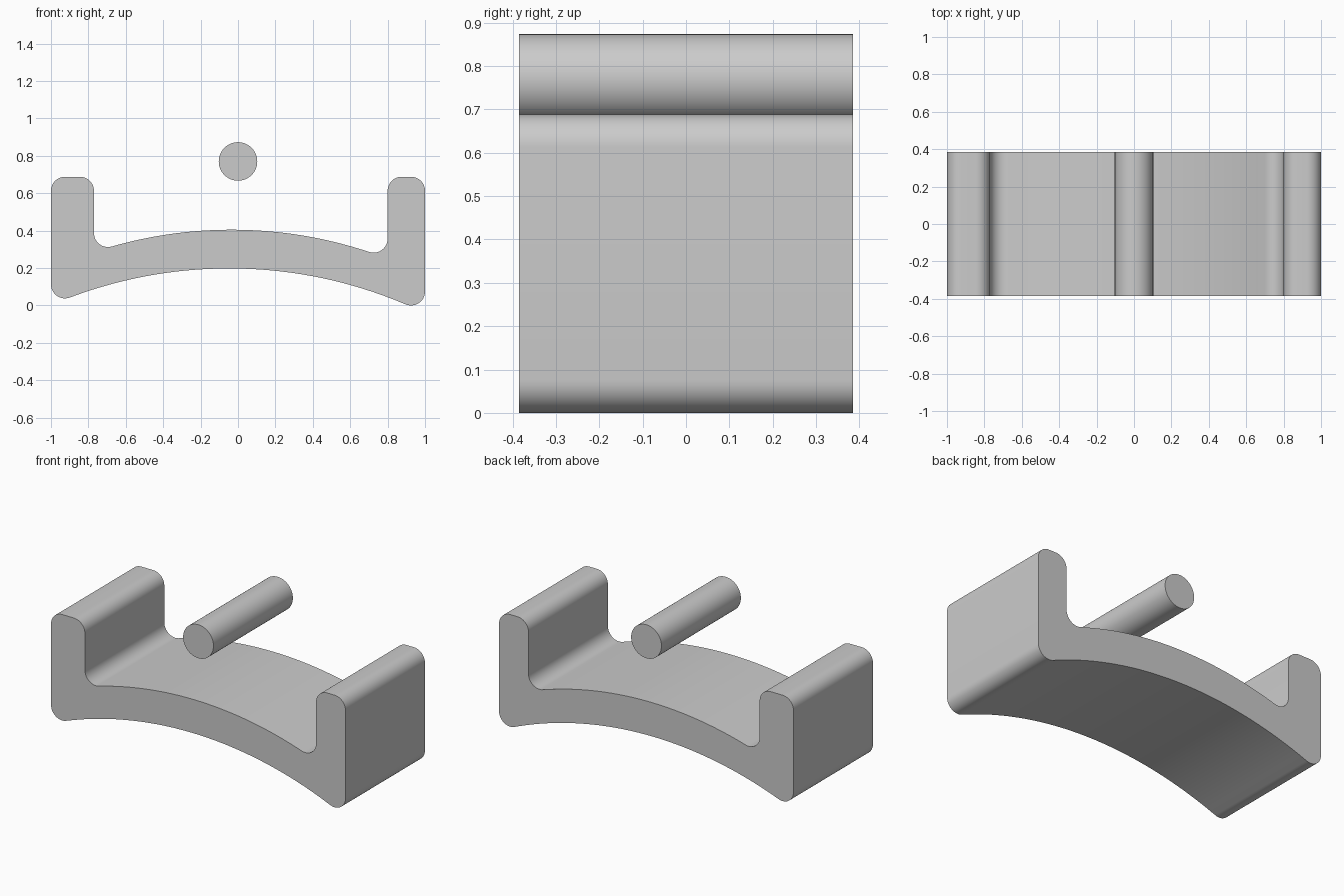
import bpy, bmesh, math
from mathutils import Vector

cube = bpy.data.objects.get("Cube")
if cube:
    bpy.data.objects.remove(cube, do_unlink=True)

HALF_DEPTH = 0.385
FILLET = 0.075

grey = bpy.data.materials.new("Light grey")
grey.use_nodes = True
grey.diffuse_color = (0.6, 0.6, 0.6, 1)
grey.node_tree.nodes["Principled BSDF"].inputs["Base Color"].default_value = (0.6, 0.6, 0.6, 1)


def arch(peak_x, peak_z, radius):
    """Height of a shallow circular arch as a function of x."""
    return lambda x: peak_z - radius + math.sqrt(radius ** 2 - (x - peak_x) ** 2)


def fillet(corner, before, after, steps=12):
    """Arc tangent to both legs of a corner."""
    p = Vector(corner)
    a, b = (Vector(before) - p).normalized(), (Vector(after) - p).normalized()
    half = a.angle(b) / 2
    start, end = p + a * FILLET / math.tan(half), p + b * FILLET / math.tan(half)
    centre = p + (a + b).normalized() * FILLET / math.sin(half)
    u, v = start - centre, end - centre
    sweep = u.angle(v)
    return [centre + (u * math.sin(sweep * (1 - i / steps)) + v * math.sin(sweep * i / steps)) / math.sin(sweep)
            for i in range(steps + 1)]


def extrude_profile(name, points):
    """Prism running front to back from an outline in x and z."""
    bm = bmesh.new()
    face = bm.faces.new([bm.verts.new((x, -HALF_DEPTH, z)) for x, z in points])
    moved = bmesh.ops.extrude_face_region(bm, geom=[face], use_keep_orig=True)["geom"]
    verts = [g for g in moved if isinstance(g, bmesh.types.BMVert)]
    bmesh.ops.translate(bm, verts=verts, vec=(0, 2 * HALF_DEPTH, 0))
    bmesh.ops.recalc_face_normals(bm, faces=bm.faces)
    mesh = bpy.data.meshes.new(name)
    bm.to_mesh(mesh)
    bm.free()
    mesh.materials.append(grey)
    obj = bpy.data.objects.new(name, mesh)
    bpy.context.collection.objects.link(obj)
    bpy.ops.object.select_all(action="DESELECT")
    obj.select_set(True)
    bpy.context.view_layer.objects.active = obj
    bpy.ops.object.shade_smooth_by_angle(angle=math.radians(30))


# Arched base with an upright wall at each end
top = arch(-0.034, 0.405, 2.33)
bottom = arch(-0.047, 0.198, 2.41)
WALL_TOP, IN_RIGHT, IN_LEFT = 0.688, -0.77, 0.80


def on(curve, x):
    return (x, curve(x))


bottom_right = fillet(on(bottom, -1), (-1, WALL_TOP), on(bottom, -0.9))
bottom_left = fillet(on(bottom, 1), on(bottom, 0.89), (1, WALL_TOP))
inner_left = fillet(on(top, IN_LEFT), (IN_LEFT, WALL_TOP), on(top, 0.7))
inner_right = fillet(on(top, IN_RIGHT), on(top, -0.67), (IN_RIGHT, WALL_TOP))


def arc_between(curve, start, end, steps=32):
    """Points strictly between two ends of an arch."""
    return [on(curve, start + (end - start) * i / steps) for i in range(1, steps)]


def wall_top(x0, x1):
    """Rounded top of a wall, from its outline's rising side to its falling side."""
    return (fillet((x0, WALL_TOP), (x0, 0), (x1, WALL_TOP))
            + fillet((x1, WALL_TOP), (x0, WALL_TOP), (x1, 0)))


outline = bottom_right
outline += arc_between(bottom, bottom_right[-1].x, bottom_left[0].x)
outline += bottom_left
outline += wall_top(1, IN_LEFT)
outline += inner_left
outline += arc_between(top, inner_left[-1].x, inner_right[0].x)
outline += inner_right
outline += wall_top(IN_RIGHT, -1)
extrude_profile("arched_base", outline)

# Separate round rod above the middle
SIDES = 64
extrude_profile("round_rod", [
    (0.103 * math.cos(math.tau * i / SIDES), 0.77 + 0.103 * math.sin(math.tau * i / SIDES))
    for i in range(SIDES)])
